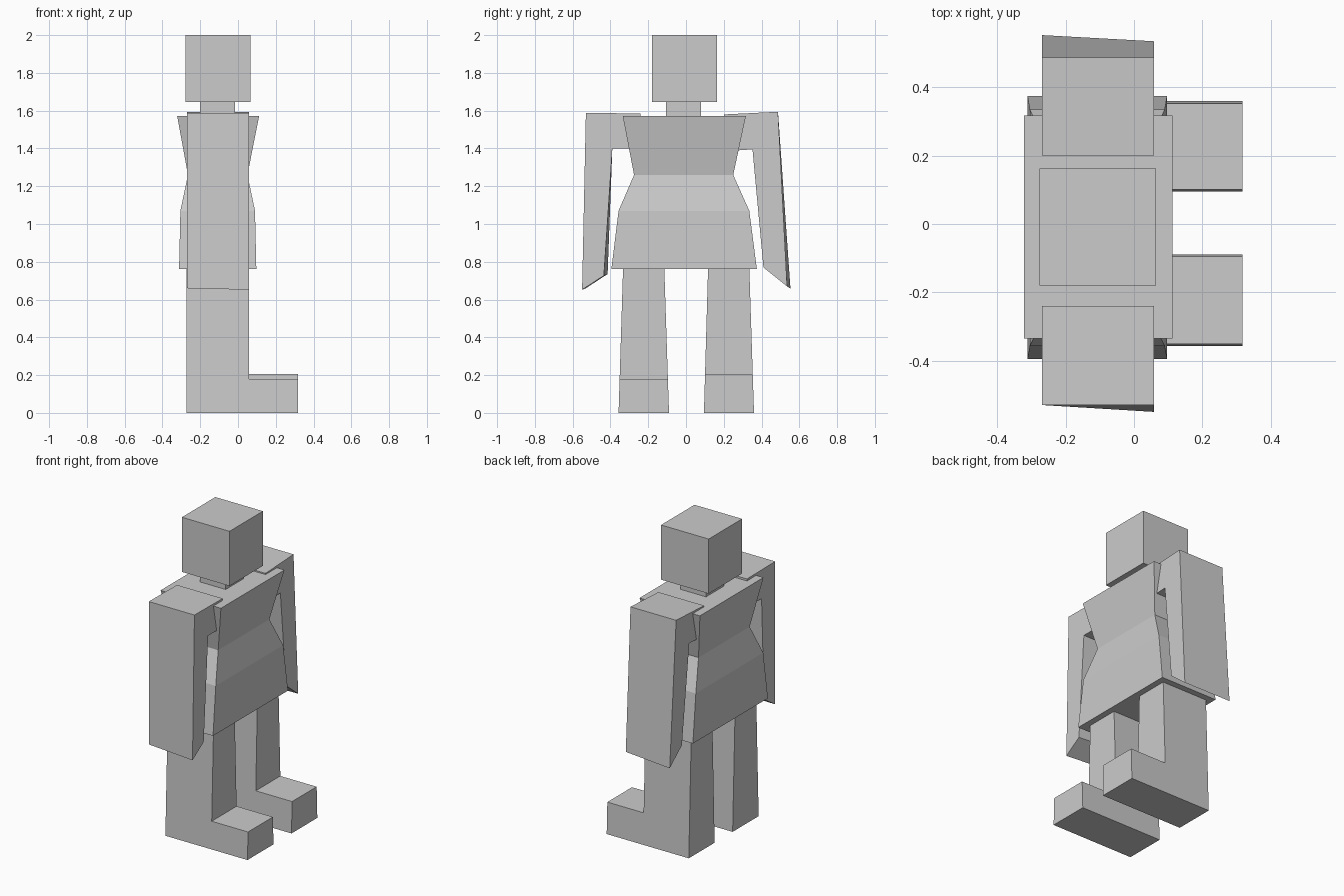
import bpy, bmesh

if "Cube" in bpy.data.objects:
    bpy.data.objects.remove(bpy.data.objects["Cube"])


def bridge(name, rings):
    """Solid skinned through matching closed rings of 3D points, capped at both ends."""
    bm = bmesh.new()
    loops = [[bm.verts.new(p) for p in ring] for ring in rings]
    n = len(loops[0])
    bm.faces.new(loops[0])
    bm.faces.new(loops[-1])
    for a, b in zip(loops, loops[1:]):
        for i in range(n):
            j = (i + 1) % n
            bm.faces.new((a[i], a[j], b[j], b[i]))
    bmesh.ops.recalc_face_normals(bm, faces=bm.faces)
    mesh = bpy.data.meshes.new(name)
    bm.to_mesh(mesh)
    bm.free()
    obj = bpy.data.objects.new(name, mesh)
    bpy.context.collection.objects.link(obj)
    return obj


def rect(z, x0, x1, y0, y1):
    """Horizontal rectangle at height z."""
    return [(x0, y0, z), (x1, y0, z), (x1, y1, z), (x0, y1, z)]


# Head and neck
bridge("head", [rect(1.645, -0.277, 0.065, -0.18, 0.163),
                rect(2.0, -0.277, 0.065, -0.18, 0.163)])
bridge("neck", [rect(1.56, -0.20, -0.015, -0.105, 0.08),
                rect(1.65, -0.20, -0.015, -0.105, 0.08)])

# Torso with pinched waist
bridge("torso", [rect(0.762, -0.312, 0.097, -0.395, 0.375),
                 rect(1.07, -0.305, 0.09, -0.357, 0.335),
                 rect(1.26, -0.265, 0.05, -0.275, 0.25),
                 rect(1.572, -0.322, 0.112, -0.335, 0.317)])

# Arms: bent (y, z) profiles for the back and front faces, slightly twisted at the hand
ARM_X = (-0.27, 0.058)
arms = {
    "right_arm": ([(-0.24, 1.585), (-0.53, 1.588), (-0.53, 0.66), (-0.415, 0.735), (-0.39, 1.40), (-0.24, 1.40)],
                  [(-0.24, 1.585), (-0.53, 1.588), (-0.55, 0.652), (-0.435, 0.727), (-0.39, 1.40), (-0.24, 1.40)]),
    "left_arm": ([(0.20, 1.58), (0.487, 1.594), (0.553, 0.658), (0.428, 0.76), (0.352, 1.395), (0.20, 1.385)],
                 [(0.20, 1.58), (0.487, 1.594), (0.535, 0.67), (0.41, 0.77), (0.352, 1.395), (0.20, 1.385)]),
}
for name, profiles in arms.items():
    bridge(name, [[(x, y, z) for y, z in prof] for x, prof in zip(ARM_X, profiles)])


# Legs with feet: L profile in (x, z), sides tapering towards the hip
def leg(name, foot_z, top, bottom, hip=0.77):
    profile = [(-0.272, 0), (0.318, 0), (0.318, foot_z), (0.057, foot_z), (0.057, hip), (-0.272, hip)]
    bridge(name, [[(x, b + (t - b) * z / hip, z) for x, z in profile]
                  for t, b in zip(top, bottom)])


leg("right_leg", 0.18, (-0.333, -0.115), (-0.357, -0.09))
leg("left_leg", 0.205, (0.117, 0.335), (0.095, 0.36))
